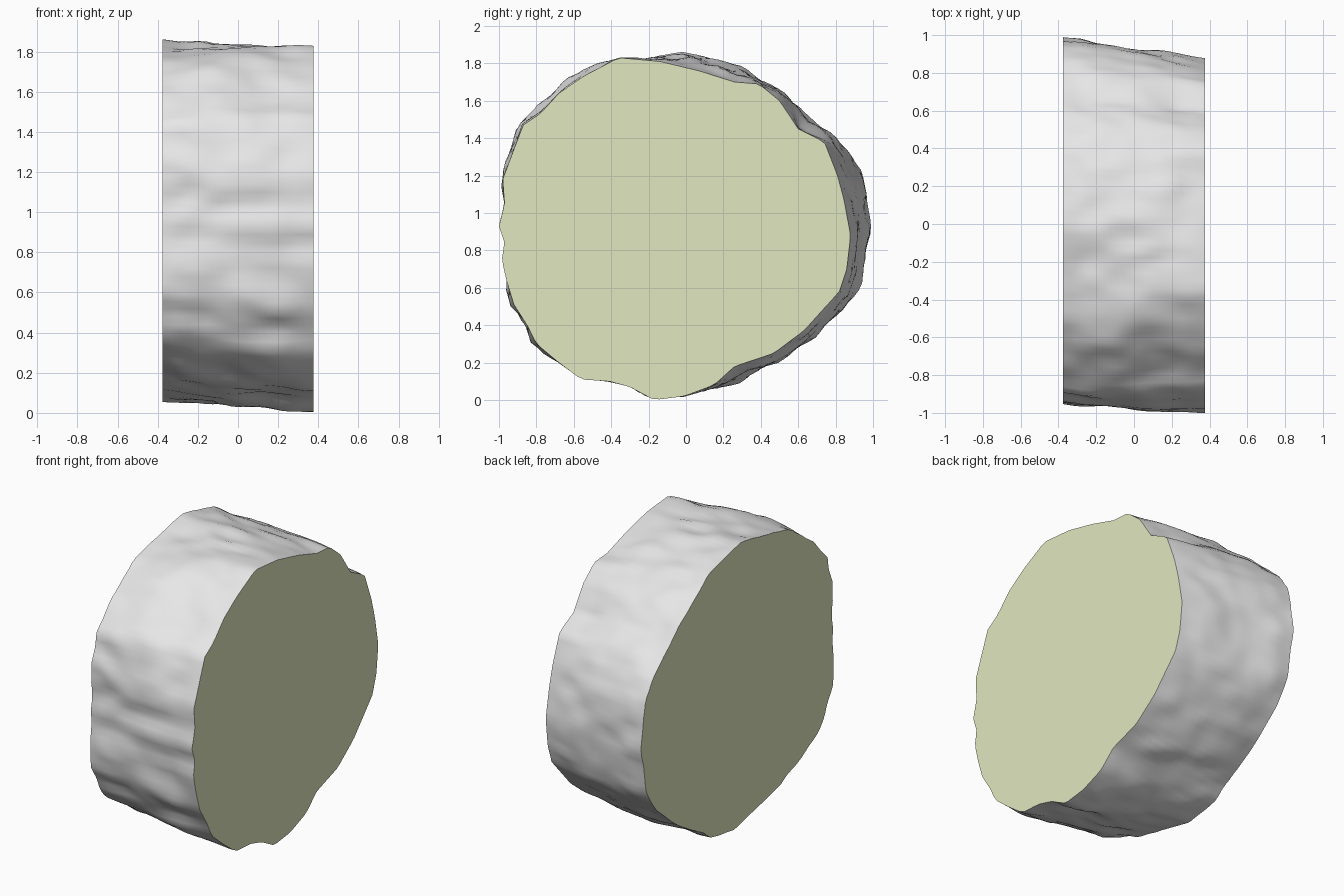
import bpy, bmesh, math
from mathutils import Vector, noise

if "Cube" in bpy.data.objects:
    bpy.data.objects.remove(bpy.data.objects["Cube"], do_unlink=True)

HALF = 0.375          # half thickness of the slice, along x
CY, CZ = -0.02, 0.93  # centre of the round section
SEGS, RINGS = 144, 24

# Cut outlines as (y, z), counter-clockwise
RIGHT_CUT = [(.88, .88), (.845, 1.07), (.81, 1.2), (.74, 1.38), (.6, 1.45), (.5, 1.6),
             (.39, 1.69), (.26, 1.70), (.07, 1.76), (-.14, 1.81), (-.36, 1.83),
             (-.55, 1.73), (-.68, 1.64), (-.78, 1.53), (-.87, 1.47), (-.92, 1.34),
             (-.98, 1.18), (-.97, 1.05), (-1, .93), (-.97, .84), (-.985, .75),
             (-.96, .64), (-.92, .51), (-.85, .4), (-.8, .3), (-.68, .2), (-.56, .11),
             (-.41, .1), (-.3, .07), (-.17, 0), (-.01, .02), (.15, .08), (.26, .18),
             (.47, .25), (.63, .37), (.82, .58), (.86, .7)]
LEFT_CUT = [(.99, .95), (.95, 1.22), (.84, 1.36), (.66, 1.52), (.3, 1.78), (-.01, 1.87),
            (-.27, 1.82), (-.53, 1.75), (-.76, 1.58), (-.89, 1.43), (-.94, 1.26),
            (-.94, .93), (-.95, .6), (-.81, .35), (-.43, .17), (.04, .05), (.28, .09),
            (.43, .19), (.6, .28), (.84, .47), (.93, .64)]


def material(name, rgb):
    mat = bpy.data.materials.new(name)
    mat.use_nodes = True
    mat.diffuse_color = (*rgb, 1)
    mat.node_tree.nodes["Principled BSDF"].inputs["Base Color"].default_value = (*rgb, 1)
    return mat


def radius_function(points):
    """Turn an outline into radius as a function of angle."""
    polar = sorted((math.atan2(z - CZ, y - CY) % math.tau, math.hypot(y - CY, z - CZ))
                   for y, z in points)
    first, last = polar[0], polar[-1]
    polar = [(last[0] - math.tau, last[1])] + polar + [(first[0] + math.tau, first[1])]

    def radius(angle):
        for (a0, r0), (a1, r1) in zip(polar, polar[1:]):
            if a0 <= angle <= a1:
                t = (angle - a0) / (a1 - a0)
                # Straight chord between neighbouring points
                p = Vector((r0 * math.cos(a0), r0 * math.sin(a0)))
                q = Vector((r1 * math.cos(a1), r1 * math.sin(a1)))
                d = q - p
                u = Vector((math.cos(angle), math.sin(angle)))
                cross = u.x * d.y - u.y * d.x
                return (p.x * d.y - p.y * d.x) / cross if abs(cross) > 1e-6 else r0 + (r1 - r0) * t
        return first[1]
    return radius


def bark_bump(p):
    """Knobbly bark with a few broken ridges running along the log."""
    broad = noise.noise(Vector((p.x * 3.2, p.y * 5, p.z * 5)))
    fine = noise.noise(Vector((p.x * 6 + 9, p.y * 11, p.z * 11)))
    ridge = 0.5 - abs(noise.noise(Vector((p.x * 2.5, p.y * 6 + 5, p.z * 6))))
    return 0.026 * broad + 0.012 * fine + 0.025 * (ridge - 0.25)


right_r, left_r = radius_function(RIGHT_CUT), radius_function(LEFT_CUT)
angles = [math.tau * i / SEGS for i in range(SEGS)]
right_radii = [right_r(a) for a in angles]
left_radii = [left_r(a) for a in angles]

# Bark wall lofted between the two cuts
bm = bmesh.new()
rings = []
for k in range(RINGS + 1):
    t = k / RINGS
    x = -HALF + 2 * HALF * t
    ring = []
    for a, r0, r1 in zip(angles, left_radii, right_radii):
        r = r0 + (r1 - r0) * t
        c, s = math.cos(a), math.sin(a)
        rough = min(1, (1 - t) * 5) * min(1, 0.5 + t * 4)
        bulge = 0.02 * math.sin(math.pi * t) * abs(math.sin(2 * a))
        r += bulge + rough * bark_bump(Vector((x, c * r, s * r)))
        y = max(-1, min(1, CY + r * c))
        ring.append(bm.verts.new((x, y, max(0, CZ + r * s))))
    rings.append(ring)
for lower, upper in zip(rings, rings[1:]):
    for i in range(SEGS):
        j = (i + 1) % SEGS
        bm.faces.new((lower[i], lower[j], upper[j], upper[i]))

# Flat sawn ends
for ring in (rings[0], rings[-1]):
    bm.faces.new(ring).material_index = 1
bmesh.ops.recalc_face_normals(bm, faces=bm.faces[:])

mesh = bpy.data.meshes.new("log_slice")
bm.to_mesh(mesh)
bm.free()
mesh.materials.append(material("bark_grey", (0.8, 0.8, 0.8)))
mesh.materials.append(material("pale_cut_wood", (0.78, 0.84, 0.55)))
log = bpy.data.objects.new("log_slice", mesh)
bpy.context.collection.objects.link(log)

bpy.ops.object.select_all(action='DESELECT')
log.select_set(True)
bpy.context.view_layer.objects.active = log
bpy.ops.object.shade_smooth_by_angle(angle=math.radians(50))
